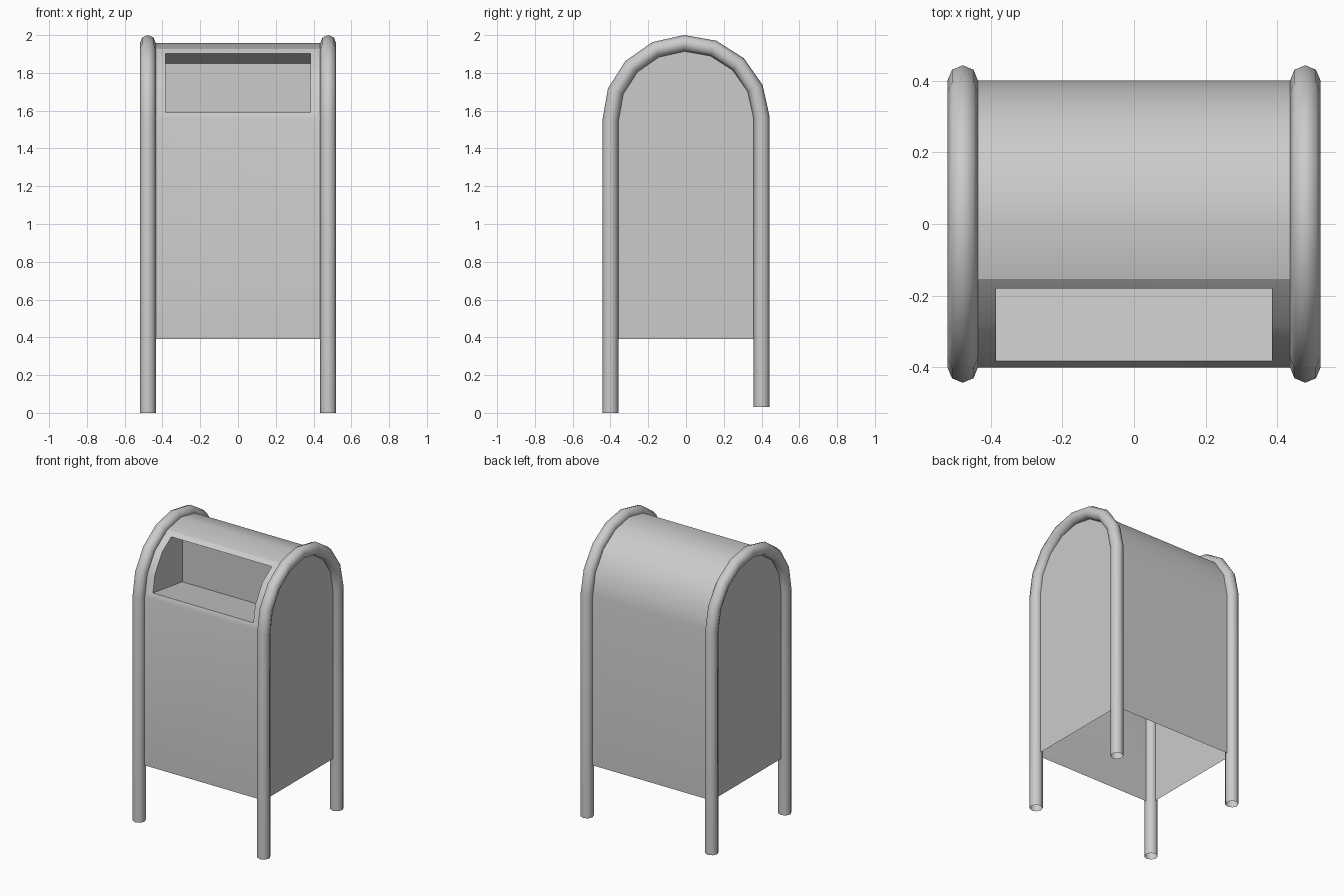
import bpy, bmesh, math
from mathutils import Vector

if "Cube" in bpy.data.objects:
    bpy.data.objects.remove(bpy.data.objects["Cube"])

W = 0.4775          # half width, on the tube axes
R = 0.40            # arch radius
ZC = 1.557          # arch centre height
SEG = 8


def arch(offset=0.0):
    """Points (y, z) of the arch from front to back."""
    angles = [math.pi * i / SEG - offset for i in range(SEG + 1)]
    return [(-R * math.cos(a), ZC + R * math.sin(a)) for a in angles]


def finish(name, bm, angle):
    bmesh.ops.recalc_face_normals(bm, faces=bm.faces)
    me = bpy.data.meshes.new(name)
    bm.to_mesh(me)
    bm.free()
    me.shade_smooth()
    me.set_sharp_from_angle(angle=math.radians(angle))
    ob = bpy.data.objects.new(name, me)
    bpy.context.collection.objects.link(ob)
    return ob


def row(bm, x, pts):
    return [bm.verts.new((x, y, z)) for y, z in pts]


def bridge(bm, a, b, skip=()):
    for i in range(len(a) - 1):
        if i not in skip:
            bm.faces.new((a[i], a[i + 1], b[i + 1], b[i]))


# Sheet body, open below, with an arched top and a recessed front opening
bm = bmesh.new()
profile = [(-R, 0.39)] + arch() + [(R, 0.39)]
left, right = row(bm, -W, profile), row(bm, W, profile)
bridge(bm, left, right, skip=(1, 2, 3))
bm.faces.new(left)
bm.faces.new(right)

# Rim around the opening
opening = [(-0.382, 1.59), (-0.36, 1.71), (-0.28, 1.835), (-0.18, 1.902)]
ol, orr = row(bm, -0.385, opening), row(bm, 0.385, opening)
bridge(bm, left[1:5], ol)
bridge(bm, right[1:5], orr)
bm.faces.new((left[1], right[1], orr[0], ol[0]))
bm.faces.new((left[4], right[4], orr[3], ol[3]))

# Recess with sloping floor and ceiling
back = [(-0.06, 1.545), (-0.06, 1.85)]
bl, br = row(bm, -0.385, back), row(bm, 0.385, back)
bm.faces.new((ol[0], orr[0], br[0], bl[0]))
bm.faces.new((ol[3], orr[3], br[1], bl[1]))
bm.faces.new((bl[0], bl[1], br[1], br[0]))
bm.faces.new(ol + [bl[1], bl[0]])
bm.faces.new(orr + [br[1], br[0]])
finish("mailbox_body", bm, 30)


# Bent tube frames forming the legs and end hoops
def tube_frame(name, x, radius=0.0425, sides=8):
    path = [Vector((0, y, z)) for y, z in [(-R, 0)] + arch(0.022) + [(R, 0.03)]]
    bm = bmesh.new()
    rings = []
    for i, p in enumerate(path):
        d0 = (p - path[max(i - 1, 0)]).normalized()
        d1 = (path[min(i + 1, len(path) - 1)] - p).normalized()
        t = (d0 + d1).normalized()
        miter = 1 / t.dot(d1 if d1.length else d0)
        n = Vector((0, -t.z, t.y)) * miter
        ring = []
        for k in range(sides):
            a = 2 * math.pi * k / sides
            co = p + n * radius * math.cos(a)
            ring.append(bm.verts.new((x + radius * math.sin(a), co.y, co.z)))
        rings.append(ring + ring[:1])
    for a, b in zip(rings, rings[1:]):
        bridge(bm, a, b)
    finish(name, bm, 60)


tube_frame("left_leg_frame", -W)
tube_frame("right_leg_frame", W)
